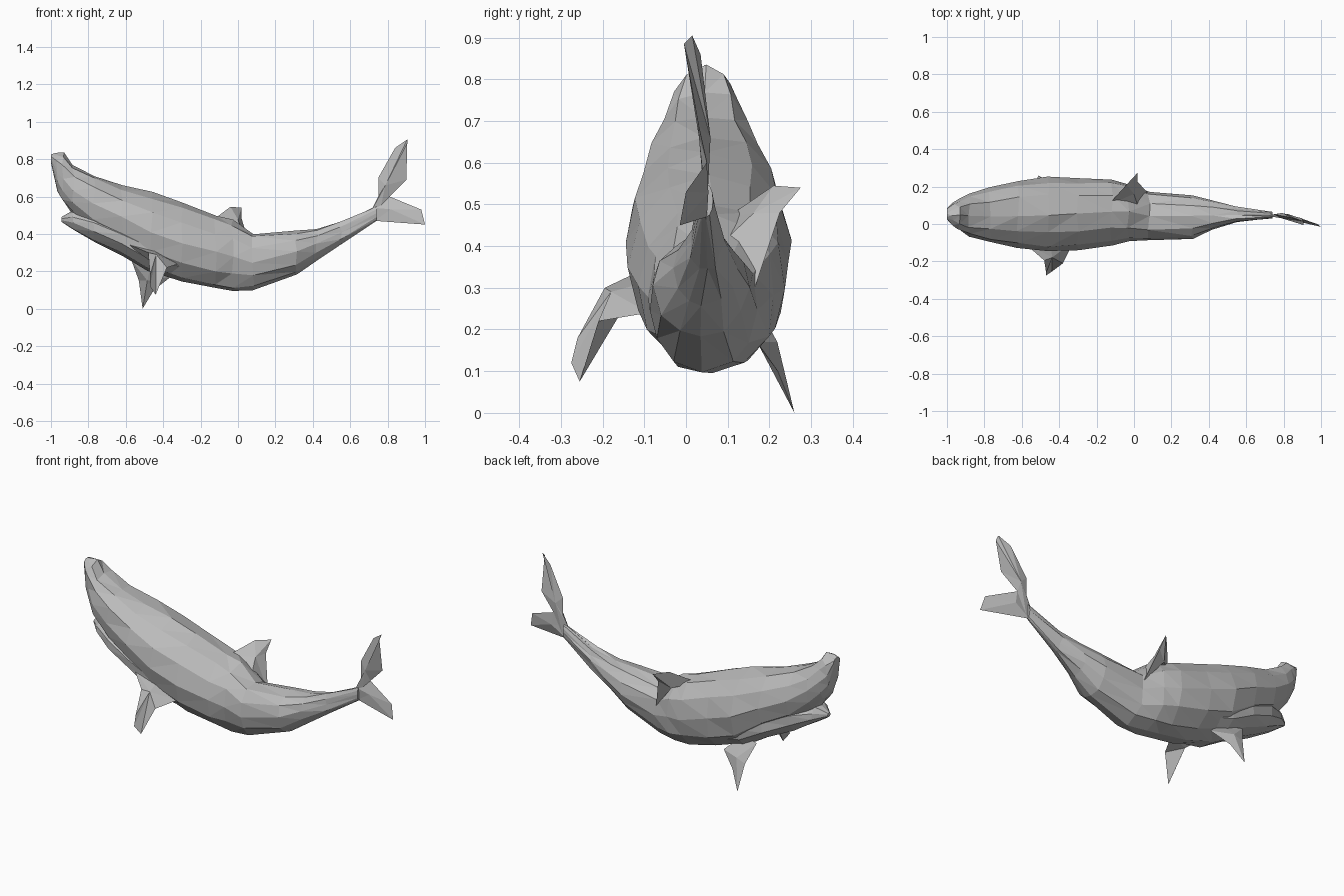
import bpy
import bmesh
import math
import random
from mathutils import Vector

random.seed(4)

default_cube = bpy.data.objects.get("Cube")
if default_cube:
    bpy.data.objects.remove(default_cube, do_unlink=True)

# One plain grey skin
skin = bpy.data.materials.new("whale grey")
skin.use_nodes = True
grey = (0.5, 0.5, 0.5, 1)
skin.diffuse_color = grey
skin.node_tree.nodes["Principled BSDF"].inputs["Base Color"].default_value = grey


def finish(bm, name):
    """Turn a bmesh into a flat shaded, triangulated object."""
    bmesh.ops.triangulate(bm, faces=bm.faces[:], quad_method='SHORT_EDGE')
    bmesh.ops.recalc_face_normals(bm, faces=bm.faces[:])
    mesh = bpy.data.meshes.new(name)
    bm.to_mesh(mesh)
    bm.free()
    mesh.materials.append(skin)
    obj = bpy.data.objects.new(name, mesh)
    bpy.context.collection.objects.link(obj)
    return obj


def signed_power(value, power):
    return math.copysign(abs(value) ** power, value)


def loft(name, stations, sides=12, jitter=0.007):
    """Join oval rings; a station is x, top z, bottom z, right y, left y."""
    bm = bmesh.new()
    rings = []
    for index, (x, top, bottom, right, left) in enumerate(stations):
        inner = 0 < index < len(stations) - 1
        mid_y, mid_z = (right + left) / 2, (top + bottom) / 2
        wide, high = (left - right) / 2, (top - bottom) / 2
        ring = []
        for side in range(sides):
            angle = math.tau * side / sides
            y = mid_y + wide * signed_power(math.sin(angle), 0.95)
            z = mid_z + high * signed_power(math.cos(angle), 0.95)
            point = Vector((x, y, z))
            if inner:
                # Slight unevenness gives the irregular facets
                point += Vector([random.uniform(-jitter, jitter) for _ in range(3)])
            ring.append(bm.verts.new(point))
        rings.append(ring)
    for ring, following in zip(rings, rings[1:]):
        for side in range(sides):
            after = (side + 1) % sides
            bm.faces.new((ring[side], ring[after], following[after], following[side]))
    bm.faces.new(rings[0])
    bm.faces.new(rings[-1])
    return finish(bm, name)


def fin(name, outline, crest, thickness):
    """Thin blade: an outline joined to a raised crest point on both sides."""
    points = [Vector(p) for p in outline]
    centre = Vector(crest)
    normal = Vector()
    for a, b in zip(points, points[1:] + points[:1]):
        normal += (a - centre).cross(b - centre)
    normal.normalize()
    bm = bmesh.new()
    rim = [bm.verts.new(p) for p in points]
    upper = bm.verts.new(centre + normal * thickness)
    lower = bm.verts.new(centre - normal * thickness)
    for index, a in enumerate(rim):
        b = rim[(index + 1) % len(rim)]
        bm.faces.new((a, b, upper))
        bm.faces.new((b, a, lower))
    return finish(bm, name)


# Head, trunk and tapering tail stock
loft("body", [
    (-1.0, .825, .78, .025, .085),
    (-.97, .835, .63, -.01, .11),
    (-.935, .83, .57, -.035, .13),
    (-.88, .775, .5, -.065, .155),
    (-.77, .715, .41, -.1, .19),
    (-.62, .665, .32, -.13, .225),
    (-.46, .62, .2, -.145, .248),
    (-.3, .565, .145, -.14, .248),
    (-.12, .5, .105, -.11, .238),
    (-.03, .47, .09, -.09, .215),
    (.08, .4, .1, -.087, .17),
    (.31, .415, .185, -.073, .15),
    (.42, .43, .255, -.035, .12),
    (.55, .465, .345, .01, .09),
    (.74, .55, .47, .03, .065),
])

# Lower jaw, parted from the head only at the tip
loft("lower_jaw", [
    (-.945, .49, .465, .035, .06),
    (-.88, .53, .42, -.03, .115),
    (-.77, .52, .355, -.085, .17),
    (-.62, .46, .285, -.115, .205),
    (-.48, .4, .2, -.12, .215),
    (-.3, .35, .16, -.1, .2),
], sides=10, jitter=.004)

# Tail flukes, turned upright
fin("upper_fluke", [
    (.7, .045, .5), (.75, .05, .6), (.75, .05, .7), (.84, .035, .86),
    (.905, .015, .905), (.905, -.005, .885), (.9, .03, .69),
    (.81, .05, .6), (.75, .05, .48),
], (.79, .045, .66), .014)
fin("lower_fluke", [
    (.72, .045, .54), (.81, .05, .6), (.98, 0, .53),
    (1.0, -.015, .45), (.73, .05, .47),
], (.82, .04, .53), .014)

# Side flippers
fin("right_flipper", [
    (-.6, -.09, .35), (-.48, -.195, .3), (-.47, -.26, .18),
    (-.47, -.275, .12), (-.44, -.255, .075), (-.38, -.21, .22),
    (-.32, -.09, .24), (-.45, -.07, .32),
], (-.45, -.165, .27), .028)
fin("left_flipper", [
    (-.57, .17, .26), (-.53, .22, .15), (-.51, .26, 0),
    (-.45, .22, .1), (-.36, .17, .17), (-.46, .13, .26),
], (-.48, .2, .16), .022)

# Back fin, leaning to the left and running down the flank
fin("dorsal_fin", [
    (-.14, .1, .47), (-.04, .21, .545), (.02, .275, .54),
    (.02, .225, .48), (.075, .165, .3), (.02, .1, .42),
], (-.02, .175, .46), .03)
